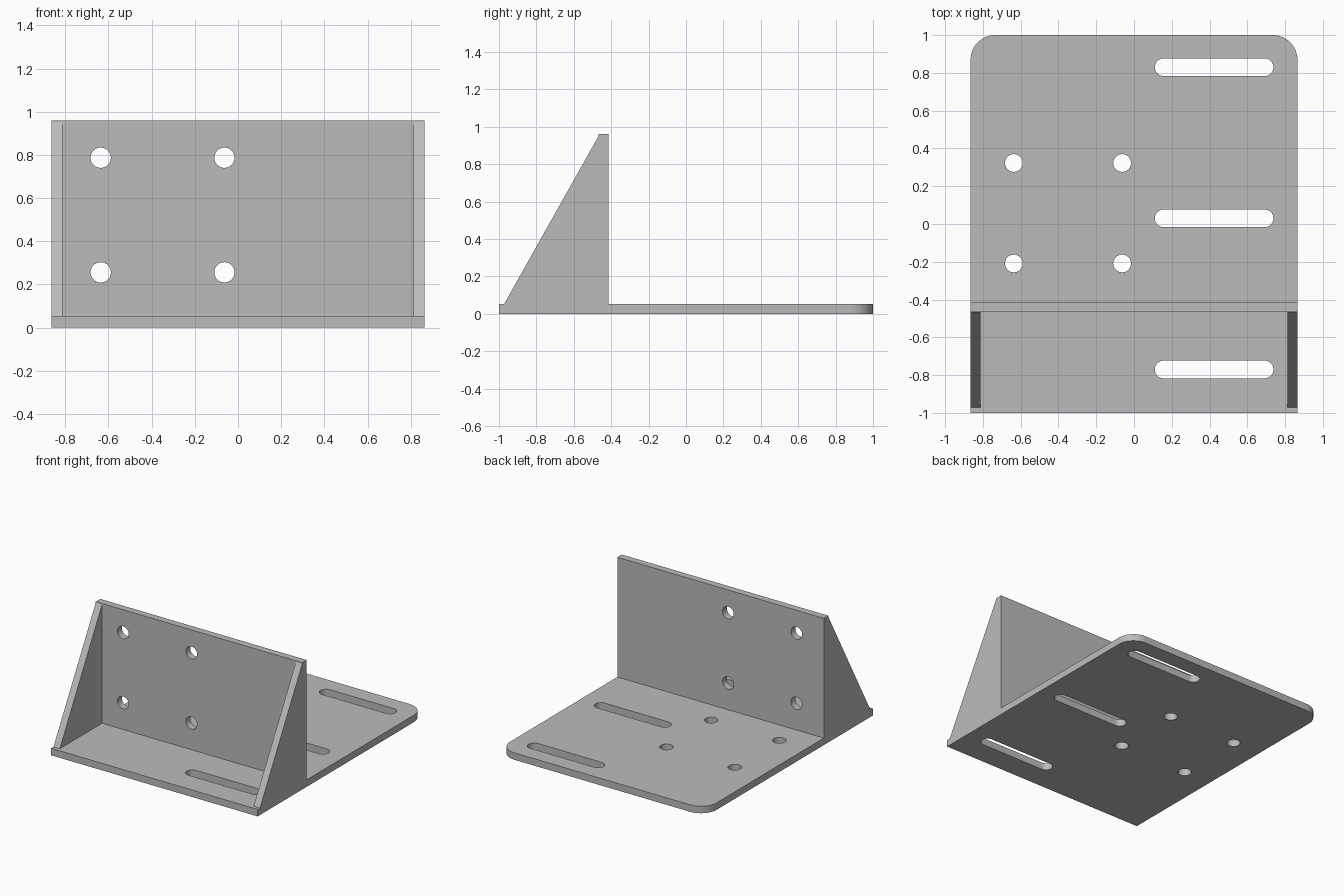
import bpy
from math import sin, cos, pi

cube = bpy.data.objects.get("Cube")
if cube:
    bpy.data.objects.remove(cube, do_unlink=True)

grey = bpy.data.materials.new("plain_grey")
grey.use_nodes = True
colour = (0.5, 0.5, 0.5, 1)
grey.diffuse_color = colour
grey.node_tree.nodes["Principled BSDF"].inputs["Base Color"].default_value = colour

T = 0.053          # sheet thickness
W = 0.865          # half width
R = 0.047          # hole radius
WALL_Y = -0.44     # middle of the upright wall
HOLE_X = (-0.636, -0.063)


def arc(cx, cy, r, start, end, steps):
    return [(cx + r * cos(start + (end - start) * i / steps),
             cy + r * sin(start + (end - start) * i / steps))
            for i in range(steps + 1)]


def hole(cx, cy):
    return arc(cx, cy, R, 0, 2 * pi, 32)[:-1]


def slot(x0, x1, cy):
    return (arc(x1 - R, cy, R, -pi / 2, pi / 2, 16)
            + arc(x0 + R, cy, R, pi / 2, 3 * pi / 2, 16))


def sheet(name, loops, location, rotation=(0, 0, 0)):
    """Outline plus cutouts, filled and extruded to the sheet thickness."""
    curve = bpy.data.curves.new(name, "CURVE")
    curve.dimensions = "2D"
    curve.fill_mode = "BOTH"
    curve.extrude = T / 2
    for loop in loops:
        spline = curve.splines.new("POLY")
        spline.points.add(len(loop) - 1)
        for point, (x, y) in zip(spline.points, loop):
            point.co = (x, y, 0, 1)
        spline.use_cyclic_u = True
    obj = bpy.data.objects.new(name, curve)
    bpy.context.collection.objects.link(obj)
    obj.location = location
    obj.rotation_euler = rotation
    bpy.ops.object.select_all(action="DESELECT")
    obj.select_set(True)
    bpy.context.view_layer.objects.active = obj
    bpy.ops.object.convert(target="MESH")
    obj = bpy.context.object
    obj.name = name
    obj.data.materials.clear()
    obj.data.materials.append(grey)
    # weld the caps to the rim
    bpy.ops.object.mode_set(mode="EDIT")
    bpy.ops.mesh.select_all(action="SELECT")
    bpy.ops.mesh.remove_doubles(threshold=0.0005)
    bpy.ops.mesh.normals_make_consistent(inside=False)
    bpy.ops.object.mode_set(mode="OBJECT")
    bpy.ops.object.shade_smooth_by_angle(angle=pi / 6)
    return obj


# Base plate: rounded back corners, four holes, three slots
C = 0.13
outline = ([(-W, -1), (W, -1)]
           + arc(W - C, 1 - C, C, 0, pi / 2, 16)
           + arc(C - W, 1 - C, C, pi / 2, pi, 16))
base_cuts = [hole(x, y) for x in HOLE_X for y in (-0.209, 0.323)]
base_cuts += [slot(0.11, 0.738, y) for y in (-0.77, 0.03, 0.83)]
sheet("base_plate", [outline] + base_cuts, (0, 0, T / 2))

# Upright wall with four holes
wall = [(-W, T), (W, T), (W, 0.96), (-W, 0.96)]
wall_cuts = [hole(x, z) for x in HOLE_X for z in (0.256, 0.787)]
sheet("upright_wall", [wall] + wall_cuts, (0, WALL_Y, 0), (pi / 2, 0, 0))

# Triangular gussets at both ends
front = WALL_Y - T / 2
gusset = [(-0.972, T), (front, T), (front, 0.952)]
for name, side in (("left_gusset", 1), ("right_gusset", -1)):
    sheet(name, [gusset], (side * (W - T / 2), 0, 0), (pi / 2, 0, pi / 2))
